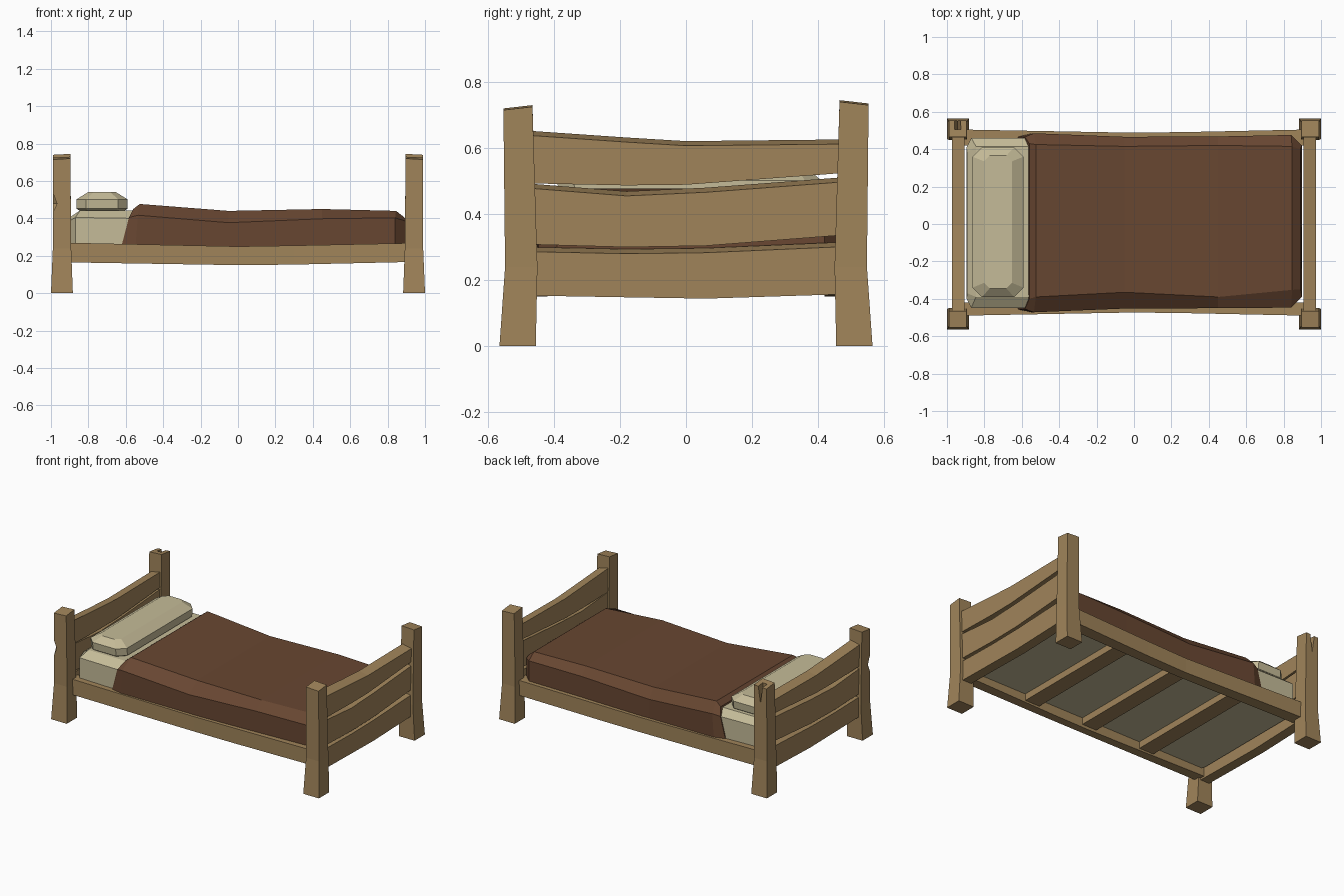
import bpy, bmesh

if "Cube" in bpy.data.objects:
    bpy.data.objects.remove(bpy.data.objects["Cube"])


def material(name, rgb):
    m = bpy.data.materials.new(name)
    m.diffuse_color = (*rgb, 1)
    m.use_nodes = True
    m.node_tree.nodes["Principled BSDF"].inputs["Base Color"].default_value = m.diffuse_color
    return m


WOOD = material("oak_wood", (0.352, 0.231, 0.102))
BROWN = material("brown_wool", (0.138, 0.062, 0.031))
LINEN = material("cream_linen", (0.560, 0.500, 0.315))


def loft(name, rings, mat):
    """Closed flat-shaded skin through rings of equal point count."""
    bm = bmesh.new()
    vs = [[bm.verts.new(p) for p in r] for r in rings]
    n = len(vs[0])
    for a, b in zip(vs, vs[1:]):
        for i in range(n):
            j = (i + 1) % n
            bm.faces.new((a[i], a[j], b[j], b[i]))
    bm.faces.new(vs[0][::-1])
    bm.faces.new(vs[-1])
    bmesh.ops.recalc_face_normals(bm, faces=bm.faces)
    me = bpy.data.meshes.new(name)
    bm.to_mesh(me)
    bm.free()
    me.materials.append(mat)
    ob = bpy.data.objects.new(name, me)
    bpy.context.collection.objects.link(ob)
    return ob


def rect(x0, x1, y0, y1, z, dx=0, dy=0):
    """Horizontal rectangle, z tilted by dx / dy across its width."""
    return [(x0, y0, z), (x1, y0, z + dx), (x1, y1, z + dx + dy), (x0, y1, z + dy)]


def cut(ob, cutter):
    cutter.hide_render = True
    cutter.hide_viewport = True
    m = ob.modifiers.new("chip", 'BOOLEAN')
    m.operation = 'DIFFERENCE'
    m.solver = 'EXACT'
    m.object = cutter


# four splayed posts with uneven tops
posts = {}
for sx, end in ((-1, "head"), (1, "foot")):
    for sy, side in ((-1, "front"), (1, "back")):
        top = 0.73 if sy > 0 else 0.715
        rings = [rect(sx * 1.0, sx * 0.883, sy * 0.565, sy * 0.455, 0),
                 rect(sx * 0.99, sx * 0.892, sy * 0.548, sy * 0.45, 0.24),
                 rect(sx * 0.988, sx * 0.896, sy * 0.553, sy * 0.465, top, 0.005, 0.01)]
        posts[end, side] = loft(f"{end}_{side}_post", rings, WOOD)

# split in one post top and a chip in another
cut(posts["head", "back"], loft("split_cutter", [
    [(-0.943, y, 0.62), (-0.965, y, 0.78), (-0.920, y, 0.78)] for y in (0.505, 0.60)], WOOD))
cut(posts["head", "front"], loft("chip_cutter", [
    rect(-0.995 - r, -0.995 + r, -0.553 - r, -0.553 + r, z)
    for z, r in ((0.42, 0.002), (0.48, 0.027), (0.545, 0.002))], WOOD))

# three bowed planks at each end: stations of (y, bottom, top)
planks = {
    "lower": [(-0.47, 0.153, 0.300), (-0.18, 0.148, 0.294), (0.06, 0.144, 0.297), (0.47, 0.157, 0.315)],
    "middle": [(-0.47, 0.308, 0.492), (-0.18, 0.300, 0.469), (0.06, 0.304, 0.480), (0.47, 0.336, 0.511)],
    "upper": [(-0.47, 0.493, 0.652), (-0.18, 0.487, 0.632), (0.0, 0.489, 0.621), (0.47, 0.524, 0.626)],
}
for sx, end in ((-1, "head"), (1, "foot")):
    for pos, st in planks.items():
        loft(f"{end}board_{pos}_plank",
             [[(sx * 0.905, y, a), (sx * 0.972, y, a), (sx * 0.972, y, b - 0.014), (sx * 0.905, y, b)]
              for y, a, b in st], WOOD)

# sagging side rails
for sy, side, off in ((-1, "front", 0), (1, "back", 0.015)):
    st = [(-0.92, 0.165, 0.27, 0.49), (0.0, 0.15, 0.25, 0.473), (0.3, 0.153, 0.255, 0.477), (0.92, 0.167, 0.268, 0.49)]
    loft(f"{side}_rail",
         [[(x, sy * (o + off), a), (x, sy * (o + off), b), (x, sy * 0.42, b), (x, sy * 0.42, a)]
          for x, a, b, o in st], WOOD)

# slats under the mattress
for i in range(3):
    x = -0.45 + 0.45 * i
    loft(f"slat_{i + 1}", [rect(x - 0.055, x + 0.055, -0.45, 0.45, z) for z in (0.17, 0.225)], WOOD)


def section(xs, yo, yt, zb, zs, zt):
    """Cross-section with chamfered shoulders; xs = x at bottom, shoulder, top."""
    (f, b), (ft, bt) = yo, yt
    return [(xs[0], f, zb), (xs[1], f, zs), (xs[2], ft, zt),
            (xs[2], bt, zt), (xs[1], b, zs), (xs[0], b, zb)]


# mattress, lower where the blanket covers it
loft("mattress", [
    section((-0.895, -0.895, -0.893), (-0.40, 0.41), (-0.37, 0.38), 0.215, 0.39, 0.41),
    section((-0.87, -0.87, -0.845), (-0.448, 0.46), (-0.39, 0.415), 0.215, 0.405, 0.442),
    section((-0.55, -0.55, -0.55), (-0.448, 0.46), (-0.39, 0.415), 0.215, 0.40, 0.442),
    section((-0.40,) * 3, (-0.44, 0.45), (-0.37, 0.40), 0.215, 0.37, 0.41),
    section((0.83,) * 3, (-0.43, 0.44), (-0.34, 0.39), 0.215, 0.36, 0.40),
    section((0.88,) * 3, (-0.38, 0.39), (-0.33, 0.36), 0.215, 0.35, 0.37)], LINEN)

# blanket draped over mattress
loft("blanket", [
    section((-0.63, -0.583, -0.560), (-0.455, 0.466), (-0.40, 0.43), 0.225, 0.405, 0.45),
    section((-0.55, -0.535, -0.525), (-0.472, 0.485), (-0.39, 0.425), 0.225, 0.417, 0.477),
    section((-0.05,) * 3, (-0.452, 0.466), (-0.365, 0.415), 0.225, 0.377, 0.44),
    section((0.45,) * 3, (-0.450, 0.468), (-0.39, 0.42), 0.225, 0.398, 0.45),
    section((0.84, 0.84, 0.845), (-0.447, 0.476), (-0.352, 0.415), 0.225, 0.403, 0.44),
    section((0.898, 0.898, 0.89), (-0.39, 0.42), (-0.35, 0.40), 0.225, 0.385, 0.405)], BROWN)


# puffy octagonal pillow
def octagon(cx, cy, hx, hy, c, z):
    q = [(hx, hy - c), (hx - c, hy), (c - hx, hy), (-hx, hy - c),
         (-hx, c - hy), (c - hx, -hy), (hx - c, -hy), (hx, c - hy)]
    return [(cx + x, cy + y, z) for x, y in q]


loft("pillow", [octagon(-0.727, 0.01, hx, hy, c, z) for hx, hy, c, z in (
    (0.105, 0.36, 0.04, 0.43), (0.136, 0.395, 0.05, 0.452),
    (0.136, 0.40, 0.05, 0.502), (0.075, 0.355, 0.03, 0.54))], LINEN)
